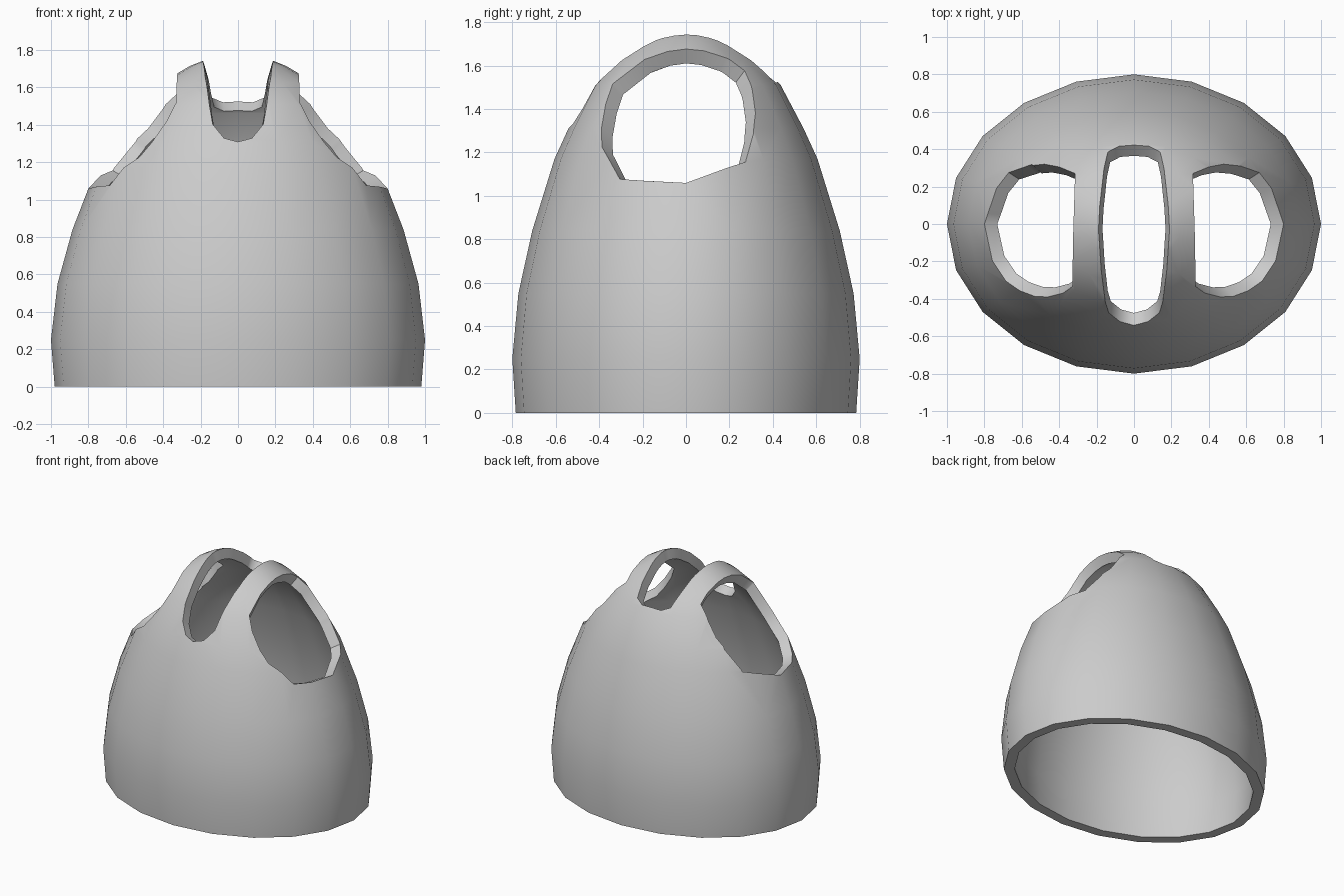
import bpy, bmesh, math
from mathutils import Vector

if "Cube" in bpy.data.objects:
    bpy.data.objects.remove(bpy.data.objects["Cube"])

SEGMENTS, DEPTH, WALL = 20, 0.8, 0.075

def link(name, bm):
    bmesh.ops.recalc_face_normals(bm, faces=bm.faces)
    mesh = bpy.data.meshes.new(name)
    bm.to_mesh(mesh)
    bm.free()
    obj = bpy.data.objects.new(name, mesh)
    bpy.context.collection.objects.link(obj)
    return obj

# Oval dome body: (radius, height) profile
profile = [(.98, 0), (1, .25), (.965, .55), (.885, .84), (.757, 1.17),
           (.677, 1.31), (.545, 1.51), (.41, 1.625), (.257, 1.715), (.19, 1.742)]
bm = bmesh.new()
rings = []
for r, z in profile:
    angles = [2 * math.pi * i / SEGMENTS for i in range(SEGMENTS)]
    rings.append([bm.verts.new((r * math.cos(a), DEPTH * r * math.sin(a), z)) for a in angles])
apex = bm.verts.new((0, 0, 1.78))
for i in range(SEGMENTS):
    j = (i + 1) % SEGMENTS
    for low, high in zip(rings, rings[1:]):
        bm.faces.new((low[i], low[j], high[j], high[i]))
    bm.faces.new((rings[-1][i], rings[-1][j], apex))
bm.faces.new(rings[0][::-1])
body = link("tank_top_body", bm)

# Neck and arm openings as outlines seen from above
neck_half = [(0, .422), (.08, .416), (.14, .385), (.16, .3), (.183, .1), (.19, -.03), (.175, -.25),
             (.153, -.42), (.135, -.475), (.075, -.522), (0, -.542)]
arm = [(.315, .27), (.40, .305), (.48, .32), (.57, .31), (.67, .275), (.735, .191), (.8, 0),
       (.757, -.197), (.685, -.305), (.61, -.355), (.53, -.387), (.46, -.39), (.38, -.37),
       (.33, -.335), (.325, -.05)]
neck = neck_half + [(-x, y) for x, y in reversed(neck_half[1:-1])]
outlines = [neck, arm, [(-x, y) for x, y in reversed(arm)]]

bm = bmesh.new()
for outline in outlines:
    low = [bm.verts.new((x, y, .5)) for x, y in outline]
    high = [bm.verts.new((x, y, 2.5)) for x, y in outline]
    bm.faces.new(low)
    bm.faces.new(high)
    for i in range(len(outline)):
        j = (i + 1) % len(outline)
        bm.faces.new((low[i], low[j], high[j], high[i]))
cutter = link("opening_cutter", bm)
cutter.hide_render = True

bpy.context.view_layer.objects.active = body
body.select_set(True)
cut = body.modifiers.new("openings", 'BOOLEAN')
cut.operation, cut.solver, cut.object = 'DIFFERENCE', 'EXACT', cutter
bpy.ops.object.modifier_apply(modifier=cut.name)
bpy.data.objects.remove(cutter)

# Keep only the outer skin: drop the pit walls, pit floors and base
bm = bmesh.new()
bm.from_mesh(body.data)
bm.normal_update()
waste = [f for f in bm.faces if abs(f.normal.z) < .01 or abs(f.normal.z) > .995]
bmesh.ops.delete(bm, geom=waste, context='FACES')
bmesh.ops.remove_doubles(bm, verts=bm.verts, dist=.008)

# Inner skin, set in along smooth dome normals, and rims joining the two
inner = {}
for v in list(bm.verts):
    x, y, z = v.co
    n = Vector((x, y / DEPTH ** 2, (z - .25) / 1.53 ** 2)).normalized()
    if z < .01:
        n = Vector((n.x, n.y, 0)).normalized()
    inner[v] = bm.verts.new(v.co - n * WALL)
rims = [e for e in bm.edges if e.is_boundary]
for f in list(bm.faces):
    bm.faces.new([inner[v] for v in reversed(f.verts)])
for e in rims:
    a, b = e.verts
    bm.faces.new((a, b, inner[b], inner[a]))
bmesh.ops.recalc_face_normals(bm, faces=bm.faces)
bm.to_mesh(body.data)
bm.free()
bpy.ops.object.shade_smooth_by_angle(angle=math.radians(50))
